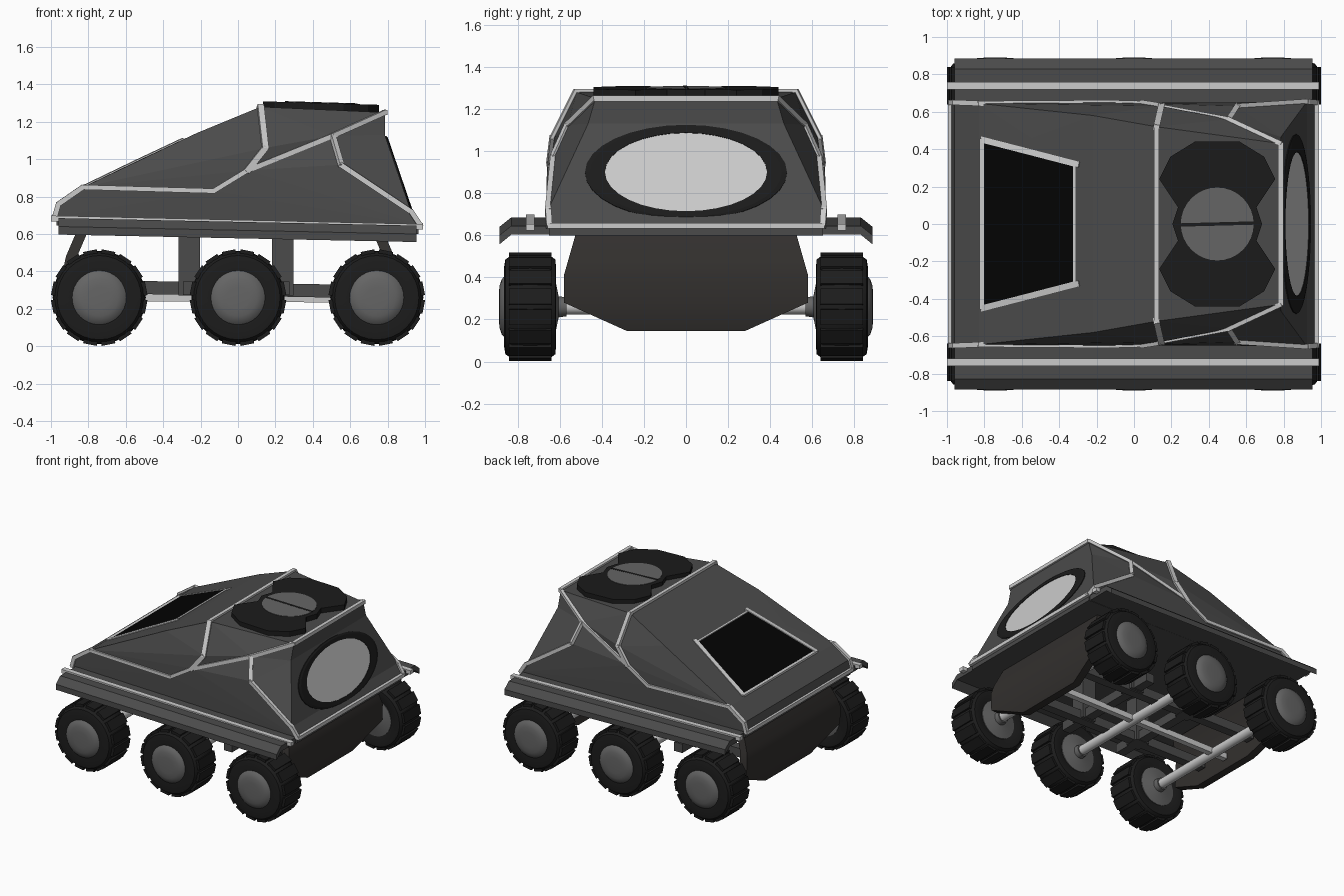
import bpy, bmesh
from math import sin, cos, pi
from mathutils import Vector, Matrix

if "Cube" in bpy.data.objects:
    bpy.data.objects.remove(bpy.data.objects["Cube"])


def mat(name, g):
    m = bpy.data.materials.new(name)
    m.diffuse_color = (*([g] * 3 if isinstance(g, float) else g), 1)
    m.use_nodes = True
    m.node_tree.nodes["Principled BSDF"].inputs["Base Color"].default_value = m.diffuse_color
    return m


HULL, DARK, TRIM = mat("hull", 0.07), mat("dark", 0.011), mat("trim", 0.55)
RUBBER, HUB, GLASS = mat("rubber", 0.012), mat("hub", 0.13), mat("glass", 0.6)
BLACK, SKIRT = mat("black", 0.001), mat("skirt", (0.032, 0.029, 0.027))


def finish(name, bm, m, smooth=False):
    bmesh.ops.remove_doubles(bm, verts=bm.verts, dist=1e-5)
    bmesh.ops.recalc_face_normals(bm, faces=bm.faces)
    me = bpy.data.meshes.new(name)
    bm.to_mesh(me)
    bm.free()
    me.materials.append(m)
    ob = bpy.data.objects.new(name, me)
    bpy.context.collection.objects.link(ob)
    if smooth:
        bpy.ops.object.select_all(action='DESELECT')
        ob.select_set(True)
        bpy.context.view_layer.objects.active = ob
        bpy.ops.object.shade_smooth_by_angle(angle=0.7)
    return ob


def bridge(bm, rows):
    n = len(rows[0])
    for a, b in zip(rows, rows[1:]):
        for i in range(n):
            bm.faces.new((a[i], a[(i + 1) % n], b[(i + 1) % n], b[i]))


def loft(name, rings, m, smooth=False):
    bm = bmesh.new()
    vs = [[bm.verts.new(p) for p in r] for r in rings]
    bridge(bm, vs)
    bm.faces.new(vs[0])
    bm.faces.new(vs[-1])
    return finish(name, bm, m, smooth)


def bars(name, path, w, m, h=None):
    """Square bars along a polyline."""
    bm = bmesh.new()
    for p, q in zip(path, path[1:]):
        p, q = Vector(p), Vector(q)
        d = q - p
        M = Matrix.Translation((p + q) / 2) @ d.to_track_quat('X', 'Z').to_matrix().to_4x4()
        bmesh.ops.create_cube(bm, size=1, matrix=M @ Matrix.Diagonal((d.length + w * .5, w, h or w, 1)))
    return finish(name, bm, m)


def lathe(name, profile, centre, side, m, n=32):
    """Turn (radius, y) points around the y axis."""
    bm = bmesh.new()
    bridge(bm, [[bm.verts.new((centre[0] + r * cos(2 * pi * i / n), side * y, centre[1] + r * sin(2 * pi * i / n)))
                 for i in range(n)] for r, y in profile])
    bmesh.ops.dissolve_degenerate(bm, edges=bm.edges, dist=1e-5)
    return finish(name, bm, m, True)


def mir(p, s):
    return (p[0], p[1] * s, p[2])


# faceted hull: capital = +y point, small letter = its mirror
P = dict(A=(-.98, .65, .69), B=(-.96, .65, .76), C=(-.83, .645, .85), D=(-.55, .46, .985),
         E=(-.22, .58, 1.14), F=(.12, .52, 1.28), G=(.785, .43, 1.25), H=(.975, .65, .645),
         I=(.145, .63, 1.06), J=(.05, .645, .94), K=(-.13, .65, .83), L=(.505, .56, 1.125),
         M=(.55, .63, .97), N=(.925, .655, .72), P=(.785, .465, 1.13))
centre_faces = "ABba BCcb CDdc DEed EFfe FGgf GPpg PNnp NHhn HAah".split()
side_faces = "CDE CEI CIJ CJK EFI FGL FLI ILJ JLM LGP LPM PNM ABCK AKH KJH JMNH".split()
bm = bmesh.new()
V = {}
for k, p in P.items():
    V[k], V[k.lower()] = bm.verts.new(p), bm.verts.new(mir(p, -1))
for f in centre_faces + side_faces + [f.lower() for f in side_faces]:
    bm.faces.new([V[c] for c in f])
finish("hull", bm, HULL)

# floor under the hull
loft("hull_floor", [[(x, y, z + dz) for y, dz in ((-.65, 0), (.65, 0), (.65, -.04), (-.65, -.04))]
                    for x, z in ((-.97, .685), (.965, .64))], HULL)

# hull edge trims and fenders, both sides
for s, tag in ((1, "left"), (-1, "right")):
    for nm, keys, w in (("nose_trim", "ABC", .028), ("belt_trim", "CKJLG", .026),
                        ("shoulder_trim", "FIJ", .034), ("rear_trim", "LMNH", .028)):
        bars(f"{nm}_{tag}", [mir(P[k], s) for k in keys], w, TRIM)
    bars(f"fender_trim_{tag}", [(-.99, .74 * s, .683), (.98, .74 * s, .638)], .04, TRIM, .03)
    prof = ((.62, 0), (.83, 0), (.886, -.045), (.886, -.088), (.83, -.042), (.62, -.042))
    loft(f"fender_{tag}", [[(x, y * s, z + dz) for y, dz in prof]
                           for x, z in ((-.96, .685), (.955, .645))], HULL)
for nm, k in (("roof_front_trim", "F"), ("roof_rear_trim", "G"), ("nose_base_trim", "A"), ("tail_base_trim", "H")):
    bars(nm, [P[k], mir(P[k], -1)], .028, TRIM)


# windscreen lying flush on the sloped front
def slope(x, y, up=0.0):
    z = .85 + (x + .83) * .48 if x < -.55 else .985 + (x + .55) * .47
    return (x - up * .42, y, z + up * .9)


outline = [(-.8, -.44), (-.55, -.375), (-.32, -.315), (-.32, .315), (-.55, .375), (-.8, .44)]
loft("windscreen", [[slope(x, y, u) for x, y in outline] for u in (-.01, .004)], BLACK)
bars("windscreen_sill", [slope(-.81, -.45), slope(-.81, .45)], .03, TRIM, .016)
bars("windscreen_top", [slope(-.32, -.31), slope(-.32, .31)], .014, TRIM)
for s in (1, -1):
    bars("windscreen_post", [slope(-.81, .45 * s), slope(-.55, .383 * s), slope(-.3, .318 * s)], .032, TRIM, .016)


# roof hatch
def roof(x, y, up):
    return (.445 + x, y, 1.268 - x * .03 + up)


q = [(.12, .44), (.25, .36), (.31, .24), (.21, .09), (.24, 0), (.21, -.09), (.31, -.24), (.25, -.36), (.12, -.44)]
q += [(-x, y) for x, y in reversed(q)]
loft("hatch_ring", [[roof(x, y, u) for x, y in q] for u in (-.02, .032)], DARK)
disc = [(.195 * cos(2 * pi * i / 32), .195 * sin(2 * pi * i / 32)) for i in range(32)]
loft("hatch_lid", [[roof(x, y, u) for x, y in disc] for u in (0, .035)], HUB)
bars("hatch_slot", [roof(-.19, -.005, .034), roof(.19, .005, .034)], .018, DARK, .005)

# oval rear window on the tilted tail
t = Vector((-.14, 0, .41)).normalized()
nrm = Vector((.41, 0, .14)).normalized()


def oval(a, b, off):
    c = Vector((.862, 0, .897)) + nrm * off
    return [c + Vector((0, a * cos(2 * pi * i / 32), 0)) + t * (b * sin(2 * pi * i / 32)) for i in range(32)]


loft("rear_window_ring", [oval(.48, .238, -.02), oval(.48, .238, .008), oval(.455, .225, .013),
                          oval(.385, .197, .012), oval(.385, .197, .0)], DARK)
loft("rear_window", [oval(.385, .197, -.01), oval(.385, .197, .008)], GLASS)

# curved end skirts below the hull
for nm, s, shift in (("front_skirt", -1, 0), ("rear_skirt", 1, -.085)):
    rings = []
    for x, z, w in ((.86, .62, .52), (.92, .48, .56), (.935, .41, .58), (.93, .28, .58), (.885, .145, .28)):
        rings.append([(s * (x + d + shift), y, z) for d, y in ((0, -w), (0, w), (-.06, w), (-.06, -w))])
    loft(nm, rings, SKIRT, True)

# chassis frame
for y in (-.27, .27):
    bars("frame_rail", [(-.84, y, .32), (.78, y, .29)], .07, HULL)
    for x in (-.26, .24):
        bars("frame_post", [(x, y, .3), (x, y, .63)], .115, HULL)
for x in (-.26, .24):
    bars("frame_cross_beam", [(x, -.45, .31), (x, .45, .31)], .07, HULL)
bars("drive_shaft", [(-.84, 0, .265), (.78, 0, .255)], .045, TRIM)

# six wheels with tread blocks, domed hubs and axles
tyre = [(.13, .635), (.19, .618), (.225, .62), (.246, .65), (.249, .74), (.246, .828),
        (.225, .858), (.19, .864), (.14, .862), (.13, .635)]
hub = [(0, .889), (.06, .889), (.1, .886), (.13, .876), (.147, .86), (.147, .625), (.05, .605), (.045, .568), (0, .568)]
for x in (-.742, 0, .742):
    lathe("axle", [(0, -.6), (.036, -.6), (.036, .6), (0, .6)], (x, .26), 1, TRIM, 16)
    for s in (1, -1):
        lathe("tyre", tyre, (x, .26), s, RUBBER)
        lathe("hub", hub, (x, .26), s, HUB)
        bm = bmesh.new()
        for i in range(16):
            R = Matrix.Translation((x, .74 * s, .26)) @ Matrix.Rotation(2 * pi * (i + .5) / 16, 4, 'Y')
            bmesh.ops.create_cube(bm, size=1, matrix=R @ Matrix.Translation((0, 0, .238))
                                  @ Matrix.Diagonal((.074, .2, .036, 1)))
        finish("tread_blocks", bm, RUBBER)
